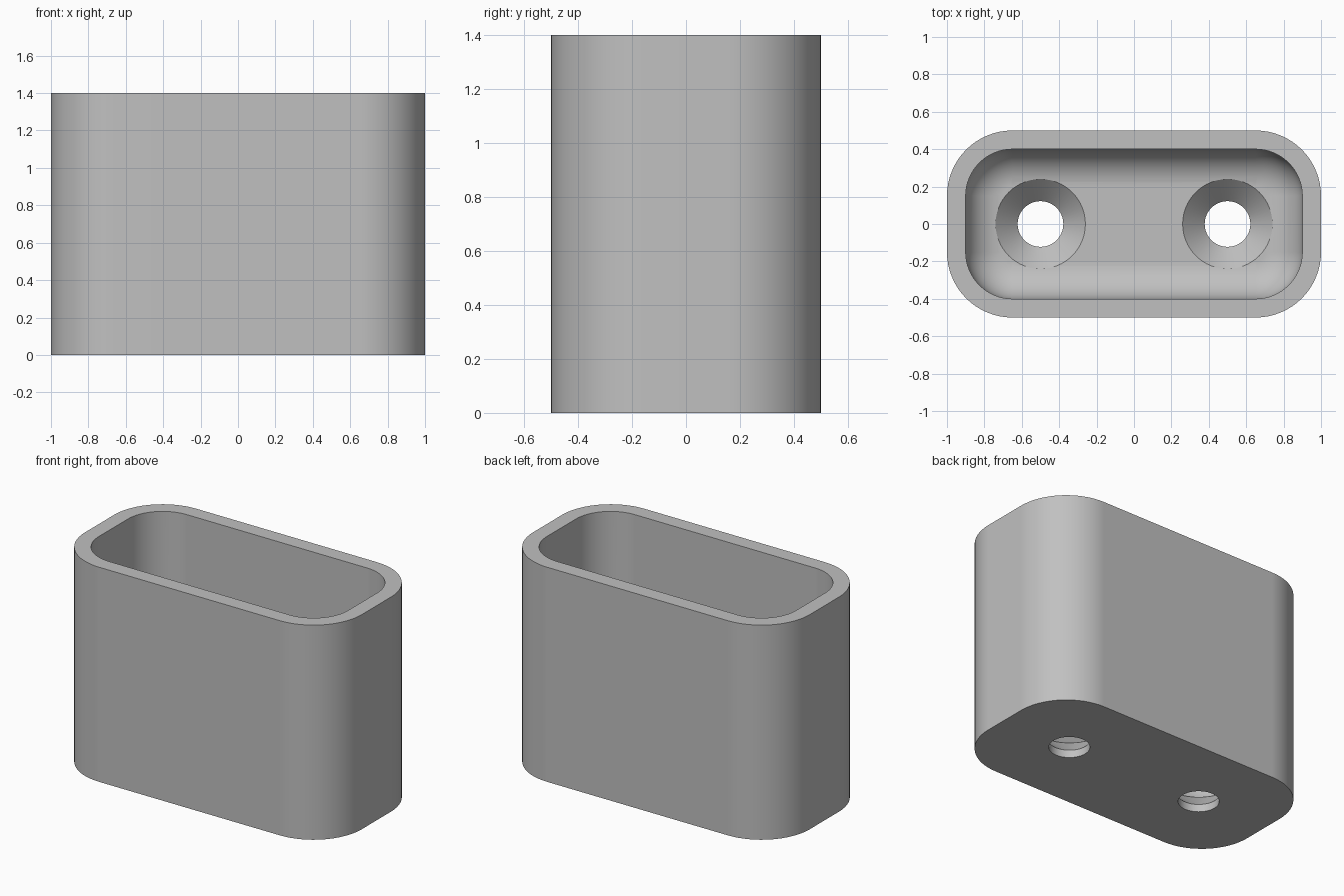
import bpy, bmesh, math

old = bpy.data.objects.get("Cube")
if old:
    bpy.data.objects.remove(old, do_unlink=True)

HALF_X, HALF_Y, HEIGHT = 1.0, 0.5, 1.4
CORNER, WALL, FLOOR, FILLET = 0.35, 0.1, 0.17, 0.2
HOLE_X, HOLE_R, SINK_R, HOLE_DEPTH = 0.5, 0.122, 0.24, 0.05
ARC_STEPS, FILLET_STEPS = 16, 12

grey = bpy.data.materials.new("plain grey")
grey.use_nodes = True
colour = (0.53, 0.53, 0.53, 1)
grey.diffuse_color = colour
grey.node_tree.nodes["Principled BSDF"].inputs["Base Color"].default_value = colour


def rounded_ring(inset, z):
    """Rounded rectangle, moved inwards by inset."""
    radius = CORNER - inset
    points = []
    for quarter, (sx, sy) in enumerate([(1, 1), (-1, 1), (-1, -1), (1, -1)]):
        for i in range(ARC_STEPS + 1):
            a = math.pi / 2 * (quarter + i / ARC_STEPS)
            points.append((sx * (HALF_X - CORNER) + radius * math.cos(a),
                           sy * (HALF_Y - CORNER) + radius * math.sin(a), z))
    return points


def round_ring(x, radius, z, steps=64):
    return [(x + radius * math.cos(math.tau * i / steps),
             radius * math.sin(math.tau * i / steps), z) for i in range(steps)]


def loft(name, rings):
    """Closed solid skinned through the rings and capped at both ends."""
    bm = bmesh.new()
    loops = [[bm.verts.new(p) for p in ring] for ring in rings]
    for low, high in zip(loops, loops[1:]):
        for i in range(len(low)):
            j = (i + 1) % len(low)
            bm.faces.new((low[i], low[j], high[j], high[i]))
    bm.faces.new(loops[0][::-1])
    bm.faces.new(loops[-1])
    bmesh.ops.recalc_face_normals(bm, faces=bm.faces)
    mesh = bpy.data.meshes.new(name)
    bm.to_mesh(mesh)
    bm.free()
    mesh.materials.append(grey)
    obj = bpy.data.objects.new(name, mesh)
    bpy.context.collection.objects.link(obj)
    return obj


# Cup: outer wall, rim, inner wall, filleted floor
rings = [rounded_ring(0, 0), rounded_ring(0, HEIGHT), rounded_ring(WALL, HEIGHT)]
for i in range(FILLET_STEPS + 1):
    a = math.pi / 2 * i / FILLET_STEPS
    rings.append(rounded_ring(WALL + FILLET * (1 - math.cos(a)),
                              FLOOR + FILLET * (1 - math.sin(a))))
cup = loft("open_cup", rings)

# Countersunk screw holes through the floor
bpy.context.view_layer.objects.active = cup
cup.select_set(True)
for side in (-1, 1):
    x = side * HOLE_X
    cutter = loft("hole_cutter", [
        round_ring(x, HOLE_R, -0.1),
        round_ring(x, HOLE_R, HOLE_DEPTH),
        round_ring(x, SINK_R, HOLE_DEPTH + SINK_R - HOLE_R),
        round_ring(x, SINK_R, FLOOR + FILLET)])
    cutter.hide_render = True
    cut = cup.modifiers.new("screw_hole", "BOOLEAN")
    cut.operation = "DIFFERENCE"
    cut.solver = "EXACT"
    cut.object = cutter
    bpy.ops.object.modifier_apply(modifier=cut.name)
    bpy.data.objects.remove(cutter, do_unlink=True)

# Smooth curves with crisp rims and flat panels
bpy.ops.object.shade_smooth_by_angle(angle=math.radians(30))
weighted = cup.modifiers.new("flat_panels", "WEIGHTED_NORMAL")
weighted.keep_sharp = True
